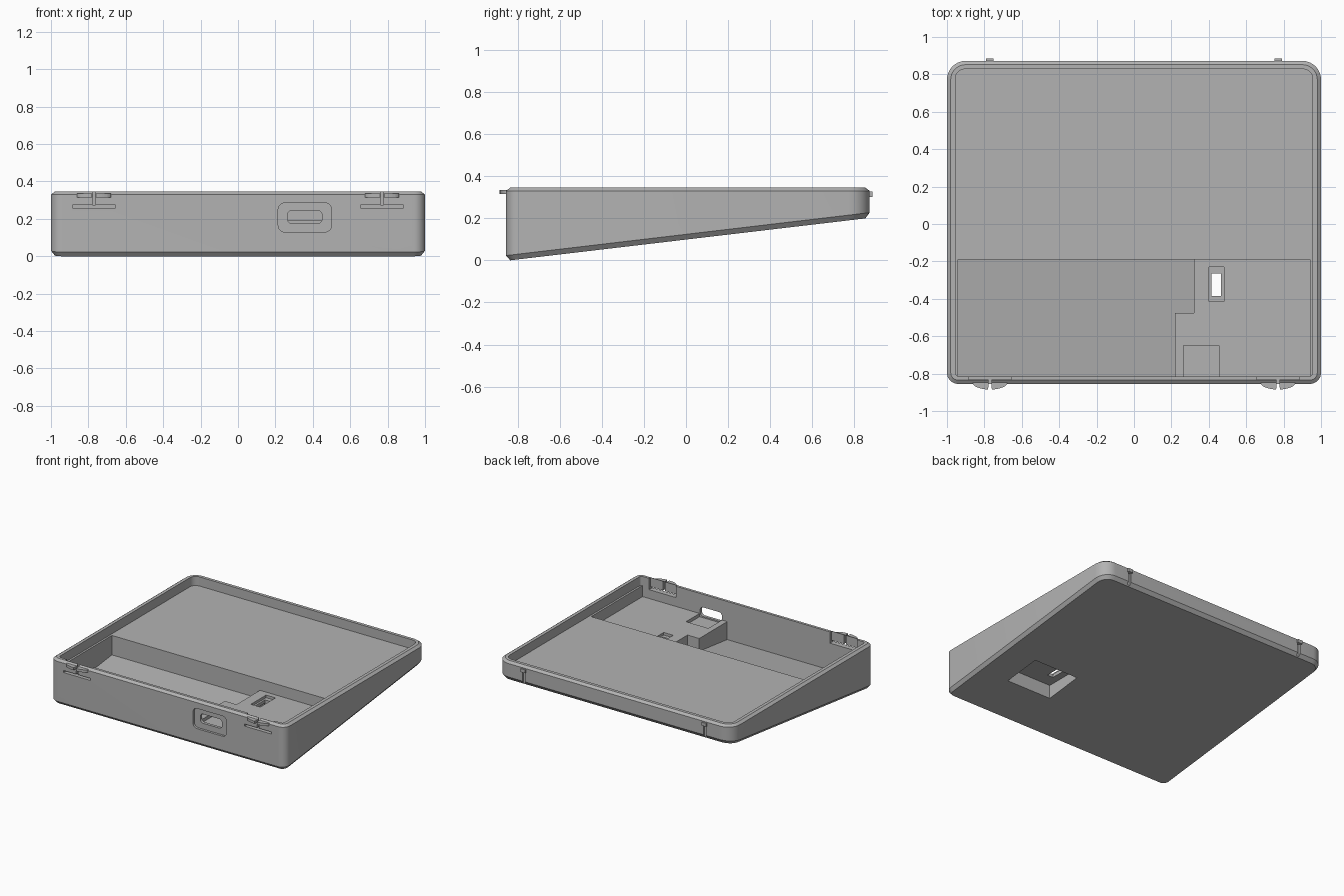
import bpy, bmesh, math

if "Cube" in bpy.data.objects:
    bpy.data.objects.remove(bpy.data.objects["Cube"])

grey = bpy.data.materials.new("grey plastic")
grey.use_nodes = True
COLOUR = (0.45, 0.45, 0.45, 1)
grey.diffuse_color = COLOUR
grey.node_tree.nodes["Principled BSDF"].inputs["Base Color"].default_value = COLOUR

FRONT, BACK = -0.855, 0.872
SLOPE = 0.118


def base(y):
    """Height of the sloping underside."""
    return max(0, SLOPE * (y + 0.83))


def loft(name, rings):
    """Closed solid through matching rings of points."""
    bm = bmesh.new()
    vs = [[bm.verts.new(p) for p in ring] for ring in rings]
    n = len(vs[0])
    bm.faces.new(vs[0])
    bm.faces.new(vs[-1])
    for a, b in zip(vs, vs[1:]):
        for i in range(n):
            j = (i + 1) % n
            bm.faces.new((a[i], a[j], b[j], b[i]))
    bmesh.ops.recalc_face_normals(bm, faces=bm.faces)
    mesh = bpy.data.meshes.new(name)
    bm.to_mesh(mesh)
    bm.free()
    mesh.materials.append(grey)
    ob = bpy.data.objects.new(name, mesh)
    bpy.context.collection.objects.link(ob)
    return ob


def prism(name, pts, low, high):
    """Upright prism; low may be a function of y."""
    f = low if callable(low) else (lambda y: low)
    return loft(name, [[(x, y, f(y)) for x, y in pts],
                       [(x, y, high) for x, y in pts]])


def rect(x0, x1, y0, y1):
    return [(x0, y0), (x1, y0), (x1, y1), (x0, y1)]


def box(name, x0, x1, y0, y1, z0, z1):
    return prism(name, rect(x0, x1, y0, y1), z0, z1)


def rounded(x0, x1, y0, y1, r0, r1, seg=8):
    """Rectangle with corner radius r0 at the low y end and r1 at the high end."""
    pts = []
    for cx, cy, r, a in ((x1 - r1, y1 - r1, r1, 0), (x0 + r1, y1 - r1, r1, 90),
                         (x0 + r0, y0 + r0, r0, 180), (x1 - r0, y0 + r0, r0, 270)):
        for i in range(seg + 1):
            t = math.radians(a + 90 * i / seg)
            pts.append((cx + r * math.cos(t), cy + r * math.sin(t)))
    return pts


def outline(inset):
    return rounded(-1 + inset, 1 - inset, FRONT + inset, BACK - inset,
                   0.06 - inset, 0.1 - inset)


def cut(ob, cutter):
    mod = ob.modifiers.new("cut", 'BOOLEAN')
    mod.operation = 'DIFFERENCE'
    mod.solver = 'EXACT'
    mod.object = cutter
    graph = bpy.context.evaluated_depsgraph_get()
    mesh = bpy.data.meshes.new_from_object(ob.evaluated_get(graph))
    ob.modifiers.clear()
    ob.data = mesh
    bpy.data.objects.remove(cutter)


# Wedge-shaped shell with chamfered top and bottom edges
inner, outer = outline(0.02), outline(0)
shell = loft("case_shell", [
    [(x, y, SLOPE * (y + 0.835)) for x, y in inner],
    [(x, y, SLOPE * (y + 0.835) + 0.025) for x, y in outer],
    [(x, y, 0.33) for x, y in outer],
    [(x, y, 0.345) for x, y in inner]])

# Shallow tray, raised floor and deep bay
cut(shell, prism("tray_cut", rounded(-0.955, 0.955, -0.815, 0.828, 0.02, 0.05), 0.275, 0.5))
cut(shell, box("raised_floor_cut", -0.94, 0.94, -0.815, -0.19, 0.19, 0.5))
bay = [(-0.94, -0.815), (0.22, -0.815), (0.22, -0.475),
       (0.32, -0.475), (0.32, -0.19), (-0.94, -0.19)]
cut(shell, prism("bay_cut", bay, lambda y: base(y) + 0.05, 0.5))

# Connector port: outer recess, opening and seat behind it
for name, x0, x1, z0, z1, r, y0, y1 in (
        ("port_recess", 0.215, 0.5, 0.13, 0.285, 0.035, -0.9, -0.837),
        ("port_opening", 0.265, 0.45, 0.175, 0.245, 0.025, -0.9, -0.8)):
    profile = rounded(x0, x1, z0, z1, r, r, 6)
    cut(shell, loft(name, [[(x, y, z) for x, z in profile] for y in (y0, y1)]))
cut(shell, box("port_seat", 0.265, 0.455, -0.815, -0.65, 0.165, 0.3))

# Underside pocket with a window up through the raised floor
cut(shell, box("underside_pocket", 0.36, 0.74, -0.485, -0.19, -0.2, 0.145))
cut(shell, box("window_recess", 0.4, 0.48, -0.415, -0.23, 0.17, 0.3))
cut(shell, box("window_opening", 0.415, 0.465, -0.385, -0.265, 0.1, 0.3))

# Snap clips, mirrored left and right
for side, label in ((-1, "right"), (1, "left")):
    c = side * 0.77
    cut(shell, box("clip_relief", c - 0.115, c + 0.115, -0.832, -0.8, 0.258, 0.5))
    cut(shell, box("clip_slot", c - 0.115, c + 0.115, -0.9, -0.8, 0.258, 0.274))
    cut(shell, box("clip_slit", c - 0.008, c + 0.008, -0.9, -0.8, 0.27, 0.5))
    cut(shell, box("back_groove", c - 0.012, c + 0.012, 0.858, 0.95, 0.1, 0.3))
    for half in (-1, 1):
        arc = [(c + half * 0.008, -0.84)]
        for i in range(9):
            t = math.radians(84 * (1 - i / 8))
            arc.append((c + half * 0.092 * math.cos(t), -0.85 - 0.035 * math.sin(t)))
        arc.append((c + half * 0.092, -0.84))
        prism(f"{label}_front_clip", arc, 0.315, 0.335)
    box(f"{label}_back_catch", c - 0.02, c + 0.02, 0.86, 0.885, 0.3, 0.326)

# Smooth the rounded corners, keep edges sharp
bpy.ops.object.select_all(action='DESELECT')
shell.select_set(True)
bpy.context.view_layer.objects.active = shell
bpy.ops.object.shade_smooth_by_angle(angle=math.radians(25))
